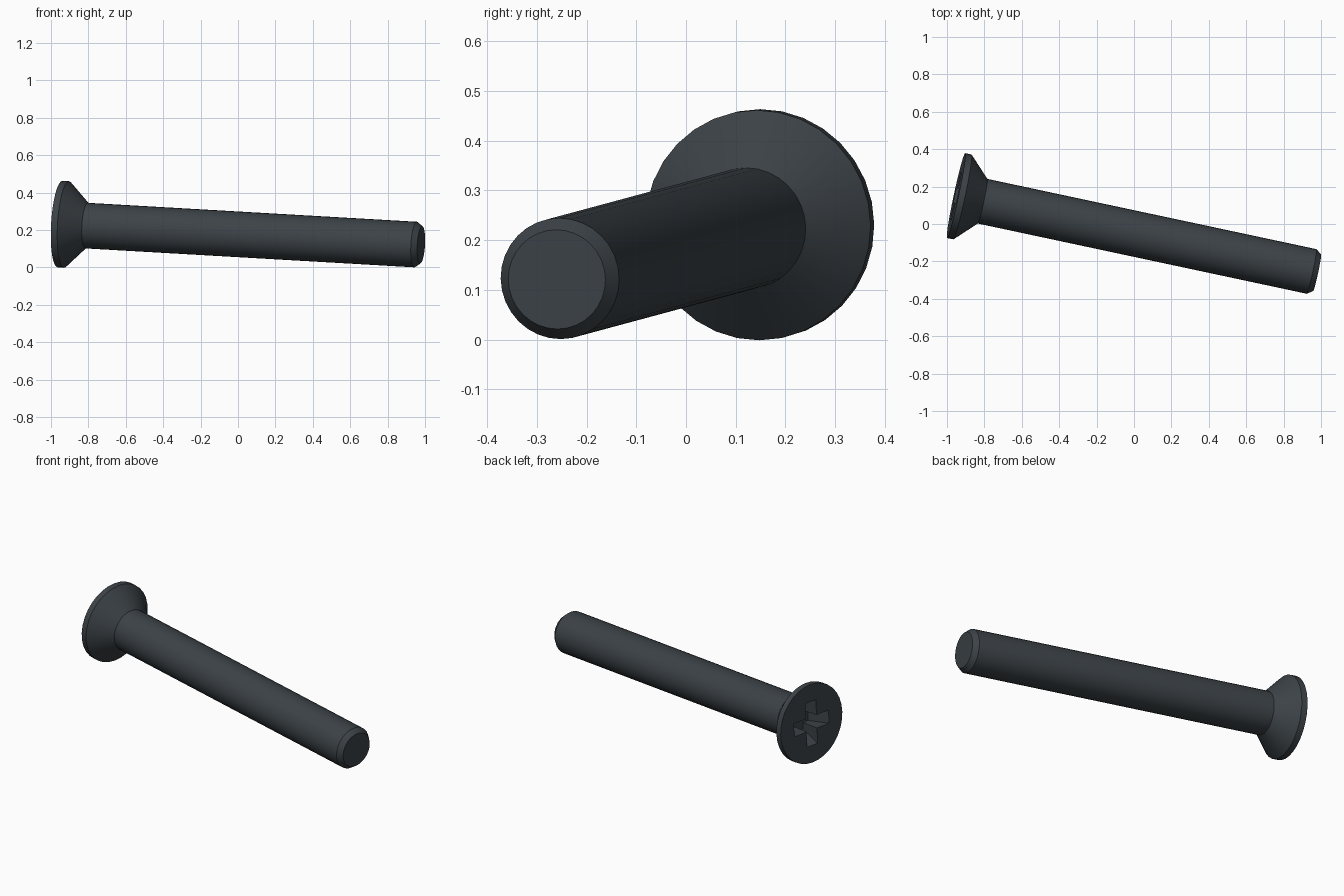
import bpy, bmesh, math
from mathutils import Matrix, Vector

cube = bpy.data.objects.get("Cube")
if cube:
    bpy.data.objects.remove(cube, do_unlink=True)

SIDES = 32
HEAD = Vector((-0.951, 0.152, 0.232))    # centre of the head face
TIP = Vector((0.979, -0.26, 0.121))      # centre of the far end
LENGTH = (TIP - HEAD).length

steel = bpy.data.materials.new("dark steel")
colour = (0.045, 0.055, 0.063, 1)
steel.diffuse_color = colour
steel.use_nodes = True
steel.node_tree.nodes["Principled BSDF"].inputs["Base Color"].default_value = colour

# Local frame: x runs along the screw, z stays close to upright
axis = (TIP - HEAD).normalized()
side = Vector((0, 0, 1)).cross(axis).normalized()
up = axis.cross(side)
frame = Matrix((axis, side, up)).transposed().to_4x4()
frame.translation = HEAD


def loft(name, rings):
    """Join equal-sized rings of points into a closed solid."""
    bm = bmesh.new()
    loops = [[bm.verts.new(p) for p in ring] for ring in rings]
    n = len(loops[0])
    for a, b in zip(loops, loops[1:]):
        for i in range(n):
            j = (i + 1) % n
            bm.faces.new((a[i], a[j], b[j], b[i]))
    bm.faces.new(loops[0])
    bm.faces.new(loops[-1])
    bmesh.ops.recalc_face_normals(bm, faces=bm.faces)
    mesh = bpy.data.meshes.new(name)
    bm.to_mesh(mesh)
    bm.free()
    mesh.materials.append(steel)
    obj = bpy.data.objects.new(name, mesh)
    bpy.context.collection.objects.link(obj)
    obj.matrix_world = frame
    return obj


def circle(x, r):
    angles = [2 * math.pi * i / SIDES for i in range(SIDES)]
    return [(x, r * math.cos(a), r * math.sin(a)) for a in angles]


def cross(x, reach, half):
    points = []
    for k in range(4):
        c, s = round(math.cos(k * math.pi / 2)), round(math.sin(k * math.pi / 2))
        for y, z in ((reach, -half), (reach, half), (half, half)):
            points.append((x, y * c - z * s, y * s + z * c))
    return points


# Countersunk head, shank and chamfered end as one turned profile
profile = [(0, 0.232), (0.035, 0.232), (0.145, 0.122),
           (LENGTH - 0.03, 0.122), (LENGTH, 0.1)]
screw = loft("countersunk_screw", [circle(x, r) for x, r in profile])

# Tapered cross recess cut into the head
cutter = loft("recess_cutter", [cross(-0.02, 0.14, 0.04), cross(0.11, 0.075, 0.036)])
cutter.hide_render = True
cut = screw.modifiers.new("cross recess", "BOOLEAN")
cut.operation = "DIFFERENCE"
cut.solver = "EXACT"
cut.object = cutter

bpy.ops.object.select_all(action="DESELECT")
bpy.context.view_layer.objects.active = screw
screw.select_set(True)
bpy.ops.object.modifier_apply(modifier=cut.name)
bpy.data.objects.remove(cutter, do_unlink=True)
bpy.ops.object.shade_smooth_by_angle(angle=math.radians(30))
